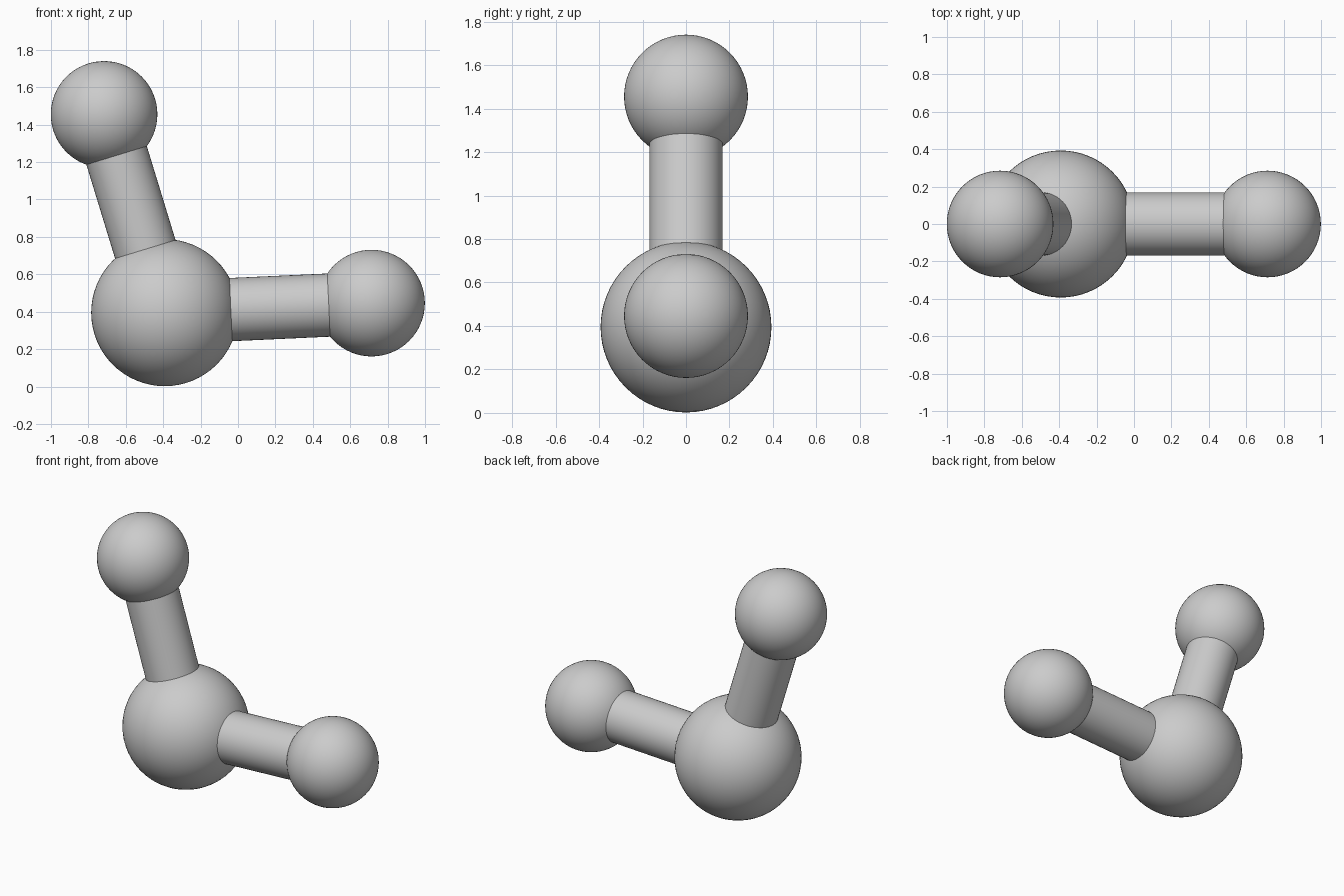
import bpy
import math
from mathutils import Vector

old = bpy.data.objects.get("Cube")
if old:
    bpy.data.objects.remove(old, do_unlink=True)

# One plain grey for every part
GREY = (0.6, 0.6, 0.6, 1.0)
grey = bpy.data.materials.new("plain_grey")
grey.use_nodes = True
grey.diffuse_color = GREY
shader = next(n for n in grey.node_tree.nodes if n.type == 'BSDF_PRINCIPLED')
shader.inputs["Base Color"].default_value = GREY
shader.inputs["Roughness"].default_value = 0.6


def finish(name):
    obj = bpy.context.object
    obj.name = name
    obj.data.name = name
    obj.data.materials.append(grey)
    bpy.ops.object.shade_smooth_by_angle(angle=math.radians(40))
    return obj


def ball(name, centre, radius):
    bpy.ops.mesh.primitive_uv_sphere_add(
        segments=64, ring_count=32, radius=radius, location=centre)
    return finish(name)


def rod(name, start, end, radius):
    axis = end - start
    bpy.ops.mesh.primitive_cylinder_add(
        vertices=48, radius=radius, depth=axis.length,
        location=(start + end) / 2,
        rotation=axis.to_track_quat('Z', 'Y').to_euler())
    return finish(name)


# Large hub ball with two smaller balls around it
hub = Vector((-0.392, 0, 0.395))
ball("hub_ball", hub, 0.393)

ends = {
    "upper": Vector((-0.716, 0, 1.455)),
    "side": Vector((0.714, 0, 0.446)),
}
for label, centre in ends.items():
    ball(label + "_ball", centre, 0.285)
    # Connecting rod, buried in both balls
    rod(label + "_rod", hub, centre, 0.169)
